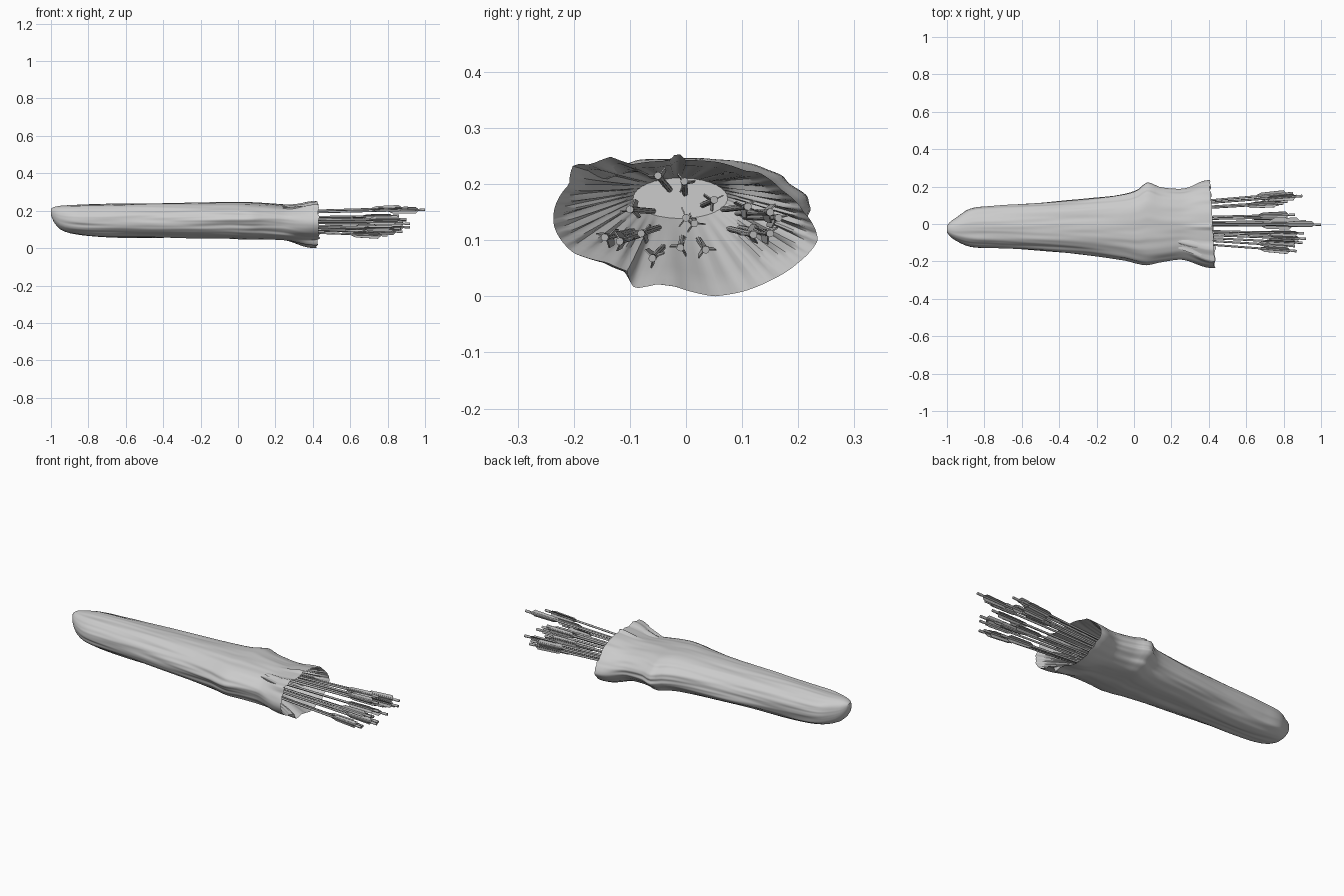
import bpy, bmesh, math, random
from mathutils import Vector, Matrix, noise

if "Cube" in bpy.data.objects:
    bpy.data.objects.remove(bpy.data.objects["Cube"])

random.seed(4)


def material(name, v):
    m = bpy.data.materials.new(name)
    m.diffuse_color = (v, v, v, 1)
    m.use_nodes = True
    m.node_tree.nodes["Principled BSDF"].inputs["Base Color"].default_value = m.diffuse_color
    return m


hide_grey = material("hide grey", 0.6)
arrow_grey = material("arrow grey", 0.45)


def finish(bm, name, mat, smooth):
    bmesh.ops.recalc_face_normals(bm, faces=bm.faces)
    me = bpy.data.meshes.new(name)
    bm.to_mesh(me)
    bm.free()
    ob = bpy.data.objects.new(name, me)
    bpy.context.collection.objects.link(ob)
    me.materials.append(mat)
    if smooth:
        bpy.ops.object.select_all(action='DESELECT')
        ob.select_set(True)
        bpy.context.view_layer.objects.active = ob
        bpy.ops.object.shade_smooth_by_angle(angle=math.radians(smooth))
    return ob


# Quiver stations: x, y min, y max, z min, z max
STATIONS = [
    (-1.0, -0.045, -0.01, 0.175, 0.21), (-0.985, -0.065, 0.01, 0.14, 0.219),
    (-0.95, -0.09, 0.035, 0.10, 0.226), (-0.88, -0.118, 0.08, 0.075, 0.23),
    (-0.75, -0.128, 0.095, 0.06, 0.233), (-0.5, -0.143, 0.112, 0.056, 0.236),
    (-0.25, -0.163, 0.135, 0.054, 0.24), (-0.05, -0.19, 0.158, 0.05, 0.245),
    (0.02, -0.208, 0.18, 0.046, 0.245), (0.07, -0.216, 0.217, 0.045, 0.244),
    (0.14, -0.203, 0.192, 0.047, 0.24), (0.25, -0.188, 0.182, 0.042, 0.231),
    (0.34, -0.195, 0.19, 0.03, 0.224), (0.42, -0.215, 0.215, 0.01, 0.225)]
# Irregular mouth outline: y, z
MOUTH = [
    (0.235, 0.1), (0.21, 0.15), (0.17, 0.19), (0.13, 0.221), (0.105, 0.224),
    (0.06, 0.239), (0.0, 0.243), (-0.015, 0.257), (-0.03, 0.242), (-0.1, 0.235),
    (-0.135, 0.249), (-0.17, 0.235), (-0.2, 0.236), (-0.208, 0.2), (-0.235, 0.125),
    (-0.2, 0.077), (-0.14, 0.06), (-0.105, 0.045), (-0.092, 0.014), (-0.05, 0.022),
    (-0.02, 0.018), (0.05, 0.0), (0.1, 0.008), (0.15, 0.028), (0.2, 0.06)]
SEG = 144
TAU = 2 * math.pi


def station(x):
    i = max(k for k in range(len(STATIONS) - 1) if STATIONS[k][0] <= x + 1e-9)
    a, b = STATIONS[i], STATIONS[i + 1]
    p, n = STATIONS[max(i - 1, 0)], STATIONS[min(i + 2, len(STATIONS) - 1)]
    h = b[0] - a[0]
    t = (x - a[0]) / h
    out = []
    for k in range(1, 5):
        ma = (b[k] - p[k]) / (b[0] - p[0]) * h
        mb = (n[k] - a[k]) / (n[0] - a[0]) * h
        out.append((2*t**3 - 3*t*t + 1) * a[k] + (t**3 - 2*t*t + t) * ma
                   + (3*t*t - 2*t**3) * b[k] + (t**3 - t*t) * mb)
    return out


polar = sorted((math.atan2((z - 0.125) / 0.125, y / 0.235) % TAU,
                math.hypot((z - 0.125) / 0.125, y / 0.235)) for y, z in MOUTH)
polar = [(polar[-1][0] - TAU, polar[-1][1])] + polar + [(polar[0][0] + TAU, polar[0][1])]


def mouth(t):
    for (a, ra), (b, rb) in zip(polar, polar[1:]):
        if a <= t <= b:
            r = ra + (rb - ra) * (t - a) / (b - a)
            return 0.235 * r * math.cos(t), 0.125 + 0.125 * r * math.sin(t)


def outer(x, t):
    y0, y1, z0, z1 = station(x)
    c, s = math.cos(t), math.sin(t)
    n = 2.3
    r = (abs(c)**n + abs(s)**n) ** (-1 / n)
    w = min(max((x - 0.24) / 0.18, 0), 1)
    w = w * w * (3 - 2 * w)
    # long soft creases in the hide
    crease = noise.noise(Vector((x * 2.2, c * 2.6, s * 2.6))) + \
        0.4 * noise.noise(Vector((x * 4 + 9, c * 6, s * 6)))
    r *= 1 + 0.07 * crease * (1 - w) * min(1, (x + 1) * 6)
    y = (y0 + y1) / 2 + r * c * (y1 - y0) / 2
    z = (z0 + z1) / 2 + r * s * (z1 - z0) / 2
    my, mz = mouth(t)
    xr = x + w * (-0.06 * y + 0.012 * noise.noise(Vector((c * 5, s * 5, 3))))
    return Vector((xr, y + (my - y) * w, z + (mz - z) * w))


def inner(u, t):
    # pleated funnel running from the rim down to a small flat pocket
    rim = outer(0.42, t)
    end = Vector((0.08, -0.01 + 0.09 * math.cos(t), 0.175 + 0.042 * math.sin(t)))
    k = u ** 0.9
    p = rim.lerp(end, k)
    pleat = math.sin(34 * t + 3 * math.sin(2 * t)) * abs(math.cos(t)) ** 0.6
    f = 0.045 * pleat * math.sin(math.pi * min(1, u * 0.85 + 0.1))
    p.y += (p.y - end.y * 0.4) * f - 0.006 * math.cos(t) * min(1, u * 8)
    p.z += (p.z - 0.15) * f - 0.006 * math.sin(t) * min(1, u * 8)
    return p


# Quiver: outer skin, rim and pleated lining as one closed tube
bm = bmesh.new()
xs = [-1, -0.995, -0.985, -0.97, -0.95, -0.925] + [-0.9 + 1.32 * i / 60 for i in range(61)]
angles = [TAU * j / SEG for j in range(SEG)]
rings = [[bm.verts.new(outer(x, t)) for t in angles] for x in xs]
rings += [[bm.verts.new(inner(u / 14, t)) for t in angles] for u in range(1, 15)]
for a, b in zip(rings, rings[1:]):
    for j in range(SEG):
        k = (j + 1) % SEG
        bm.faces.new((a[j], a[k], b[k], b[j]))
bm.faces.new(rings[0][::-1])
bm.faces.new(rings[-1])
finish(bm, "quiver", hide_grey, 50)

# Arrows: position of each tail end
TAILS = [
    (0.91, -0.05, 0.215), (1.0, -0.003, 0.205), (0.88, 0.0, 0.14), (0.86, 0.05, 0.172),
    (0.92, 0.015, 0.13), (0.82, 0.035, 0.083), (0.88, -0.01, 0.087), (0.8, -0.06, 0.068),
    (0.86, -0.118, 0.098), (0.92, -0.08, 0.112), (0.87, -0.145, 0.105), (0.9, -0.1, 0.155),
    (0.8, 0.11, 0.16), (0.85, 0.165, 0.14), (0.9, 0.15, 0.15), (0.82, 0.12, 0.11),
    (0.87, 0.15, 0.112)]
shafts, feathers = bmesh.new(), bmesh.new()


def rod(bm, frame, x0, x1, r):
    m = frame @ Matrix.Translation(((x0 + x1) / 2, 0, 0)) @ Matrix.Rotation(math.pi / 2, 4, 'Y')
    bmesh.ops.create_cone(bm, cap_ends=True, segments=8, radius1=r, radius2=r,
                          depth=x1 - x0, matrix=m)


def blade(bm, frame):
    outline = [(-0.2, 0.004), (-0.17, 0.017), (-0.05, 0.02), (-0.035, 0.004)]
    sides = [[bm.verts.new(frame @ Vector((x, h, z))) for x, z in outline]
             for h in (-0.0012, 0.0012)]
    bm.faces.new(sides[0])
    bm.faces.new(sides[1][::-1])
    for i in range(4):
        j = (i + 1) % 4
        bm.faces.new((sides[0][j], sides[0][i], sides[1][i], sides[1][j]))


for tail in TAILS:
    tail = Vector(tail)
    start = Vector((-0.3, tail.y * 0.4, 0.145 + (tail.z - 0.145) * 0.5))
    d = tail - start
    frame = Matrix.Translation(tail) @ d.to_track_quat('X', 'Z').to_matrix().to_4x4() \
        @ Matrix.Rotation(random.uniform(0, TAU), 4, 'X')
    rod(shafts, frame, -d.length, -0.02, 0.0055)
    rod(shafts, frame, -0.03, 0, 0.007)
    for i in range(3):
        blade(feathers, frame @ Matrix.Rotation(TAU * i / 3, 4, 'X'))
finish(shafts, "arrow_shafts", arrow_grey, 50)
finish(feathers, "arrow_feathers", arrow_grey, 0)
